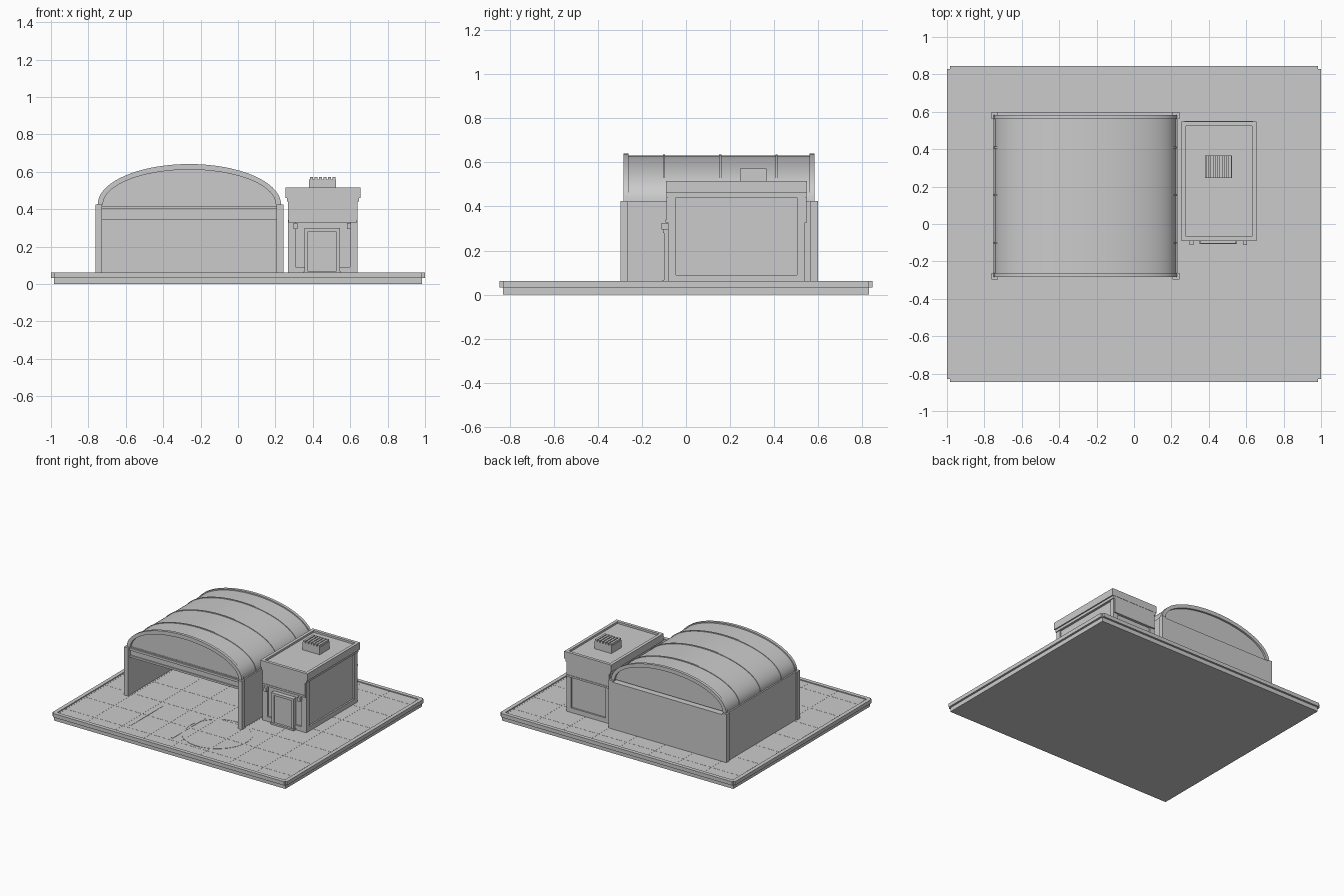
import bpy, bmesh, math

if "Cube" in bpy.data.objects:
    bpy.data.objects.remove(bpy.data.objects["Cube"])

# One plain colour for everything
grey = bpy.data.materials.new("concrete_grey")
grey.use_nodes = True
shade = (0.6, 0.6, 0.6, 1)
grey.diffuse_color = shade
grey.node_tree.nodes["Principled BSDF"].inputs["Base Color"].default_value = shade


def finish(name, mesh_data, location=(0, 0, 0)):
    """Turn a bmesh into a named, coloured object."""
    bmesh.ops.recalc_face_normals(mesh_data, faces=mesh_data.faces)
    mesh = bpy.data.meshes.new(name)
    mesh_data.to_mesh(mesh)
    mesh_data.free()
    mesh.materials.append(grey)
    thing = bpy.data.objects.new(name, mesh)
    thing.location = location
    bpy.context.collection.objects.link(thing)
    return thing


def box(name, x, y, z):
    """Box from three (low, high) spans."""
    bm = bmesh.new()
    bmesh.ops.create_cube(bm, size=1)
    spans = (x, y, z)
    for vert in bm.verts:
        for axis, (low, high) in enumerate(spans):
            vert.co[axis] = low if vert.co[axis] < 0 else high
    return finish(name, bm)


def arch(name, outer, inner, depth, location, sweep=math.pi, steps=36):
    """Elliptical band between two (width, height) radii, extruded along y."""
    bm = bmesh.new()
    rows = []
    for i in range(steps + 1):
        angle = sweep * i / steps
        c, s = math.cos(angle), math.sin(angle)
        corners = [(outer, depth[0]), (outer, depth[1]), (inner, depth[1]), (inner, depth[0])]
        rows.append([bm.verts.new((r[0] * c, y, r[1] * s)) for r, y in corners])
    for a, b in zip(rows, rows[1:]):
        for k in range(4):
            n = (k + 1) % 4
            bm.faces.new((a[k], a[n], b[n], b[k]))
    if sweep < 2 * math.pi:
        bm.faces.new(rows[0])
        bm.faces.new(rows[-1])
    bmesh.ops.remove_doubles(bm, verts=bm.verts, dist=0.0001)
    thing = finish(name, bm, location)
    thing.data.shade_smooth()
    thing.data.set_sharp_from_angle(angle=math.radians(30))
    return thing


def around(centre, half):
    return (centre - half, centre + half)


# Ground slab with a kerb that overhangs it
FLOOR, KERB = 0.054, 0.061
half_x, half_y, lip = 0.985, 0.83, 0.015
box("slab", around(0, half_x), around(0, half_y), (0, FLOOR))
for side, label in ((-1, "right"), (1, "left")):
    box("kerb_" + label, sorted((side * (half_x - lip), side * (half_x + lip))),
        around(0, half_y), (0.032, KERB))
for side, label in ((-1, "front"), (1, "back")):
    box("kerb_" + label, around(0, half_x),
        sorted((side * (half_y - lip), side * (half_y + lip))), (0.032, KERB))

# Paving joints and apron markings
joint = (FLOOR, FLOOR + 0.0008)
paint = (FLOOR, FLOOR + 0.002)
step = 0.24
for i in range(-3, 4):
    box("paving_joint_long", around(0, half_x - lip), around(i * step, 0.002), joint)
for i in range(-4, 5):
    box("paving_joint_cross", around(i * step, 0.002), around(0, half_y - lip), joint)
MID = -0.26
for side in (-1, 1):
    box("guide_line", around(MID + side * 0.18, 0.008), (-0.69, -0.29), paint)
ring = arch("landing_ring", (0.25, 0.25), (0.235, 0.235), (0, 0.002),
            (0.14, -0.45, FLOOR), 2 * math.pi, 48)
ring.rotation_euler.x = math.pi / 2

# Hangar walls
EAVE, FRONT, BACK = 0.425, -0.28, 0.58
for side, label in ((-1, "right"), (1, "left")):
    wall = sorted((MID + side * 0.47, MID + side * 0.495))
    box("hangar_wall_" + label, wall, (FRONT, BACK), (FLOOR, EAVE))
    for y, end in ((FRONT, "front"), (BACK, "back")):
        post = sorted((MID + side * 0.467, MID + side * 0.503))
        box("hangar_post_" + end + "_" + label, post, around(y, 0.018), (FLOOR, EAVE))
box("hangar_back_wall", around(MID, 0.488), (BACK - 0.03, BACK + 0.018), (FLOOR, EAVE - 0.01))

# Door header and track
box("door_header", around(MID, 0.475), (FRONT + 0.012, FRONT + 0.05), (0.345, EAVE))
box("door_track", around(MID, 0.475), (FRONT, FRONT + 0.02), (0.4, 0.418))
box("door_lintel", around(MID, 0.475), (FRONT + 0.004, FRONT + 0.02), (0.345, 0.36))

# Barrel roof, gables and ribs
crown = (MID, 0, EAVE)
arch("barrel_roof", (0.484, 0.206), (0.468, 0.19), (FRONT, BACK), crown)
arch("front_gable", (0.475, 0.195), (0.475, 0), (FRONT + 0.015, FRONT + 0.03), crown)
arch("back_gable", (0.475, 0.195), (0.475, 0), (BACK - 0.03, BACK - 0.012), crown)
for y in (-0.1, 0.155, 0.41):
    arch("roof_rib", (0.488, 0.211), (0.478, 0.2), around(y, 0.005), crown)
for y in (FRONT + 0.008, BACK - 0.008):
    arch("end_rib", (0.49, 0.216), (0.462, 0.186), around(y, 0.011), crown)

# Office core with corner pilasters and plinth
left, right, front, back = 0.267, 0.64, -0.082, 0.54
inset, TOP, LEDGE = 0.012, 0.45, 0.335
core_x = (left + inset, right - inset)
core_y = (front + inset, back - inset)
box("office_core", core_x, core_y, (FLOOR, TOP + 0.035))
box("office_plinth", (left, right), (front, back), (FLOOR, 0.09))
for x in ((left, left + 0.04), (right - 0.04, right)):
    for y in ((front, front + 0.036), (back - 0.036, back)):
        box("office_pilaster", x, y, (FLOOR, TOP))
for y, label in ((front, "front"), (back, "back")):
    box("office_ledge_" + label, (left + 0.003, right - 0.003), around(y, 0.01), around(LEDGE, 0.007))
    box("upper_band_" + label, (left + 0.006, right - 0.006), around(y, 0.006), (LEDGE, TOP))

# Stepped cornice and parapet around the sunken roof
grow = 0.006
box("cornice_lower", (left - grow, right + grow), (front - grow, back + grow), (0.44, 0.465))
rim, PARAPET = 0.024, (0.46, 0.515)
x0, x1, y0, y1 = left - 0.013, right + 0.015, front - 0.009, back + 0.008
for x in ((x0, x0 + rim), (x1 - rim, x1)):
    box("parapet_side", x, (y0, y1), PARAPET)
for y in ((y0, y0 + rim), (y1 - rim, y1)):
    box("parapet_end", (x0, x1), y, PARAPET)
box("office_roof", (left, right), (front, back), (TOP, 0.5))

# Office door, frame and lamps
door = around(0.45, 0.085)
box("door_panel", door, (front - 0.008, front + inset), (FLOOR, 0.28))
for x in door:
    box("door_jamb", around(x, 0.01), (front - 0.018, front + inset), (FLOOR, 0.295))
box("door_top", around(0.45, 0.095), (front - 0.022, front + inset), (0.28, 0.298))
box("door_step", around(0.45, 0.1), (front - 0.025, front), (FLOOR, FLOOR + 0.012))
for x in (0.307, 0.594):
    box("wall_lamp", around(x, 0.011), (front - 0.03, front), (0.295, 0.325))

# Rooftop cooling unit with fins
unit_x, unit_y = (0.38, 0.525), (0.245, 0.365)
box("cooling_unit", unit_x, unit_y, (0.49, 0.558))
fins = 6
pitch = (unit_x[1] - unit_x[0]) / fins
for i in range(fins):
    middle = unit_x[0] + pitch * (i + 0.5)
    box("cooling_fin", around(middle, pitch * 0.35), unit_y, (0.555, 0.572))
